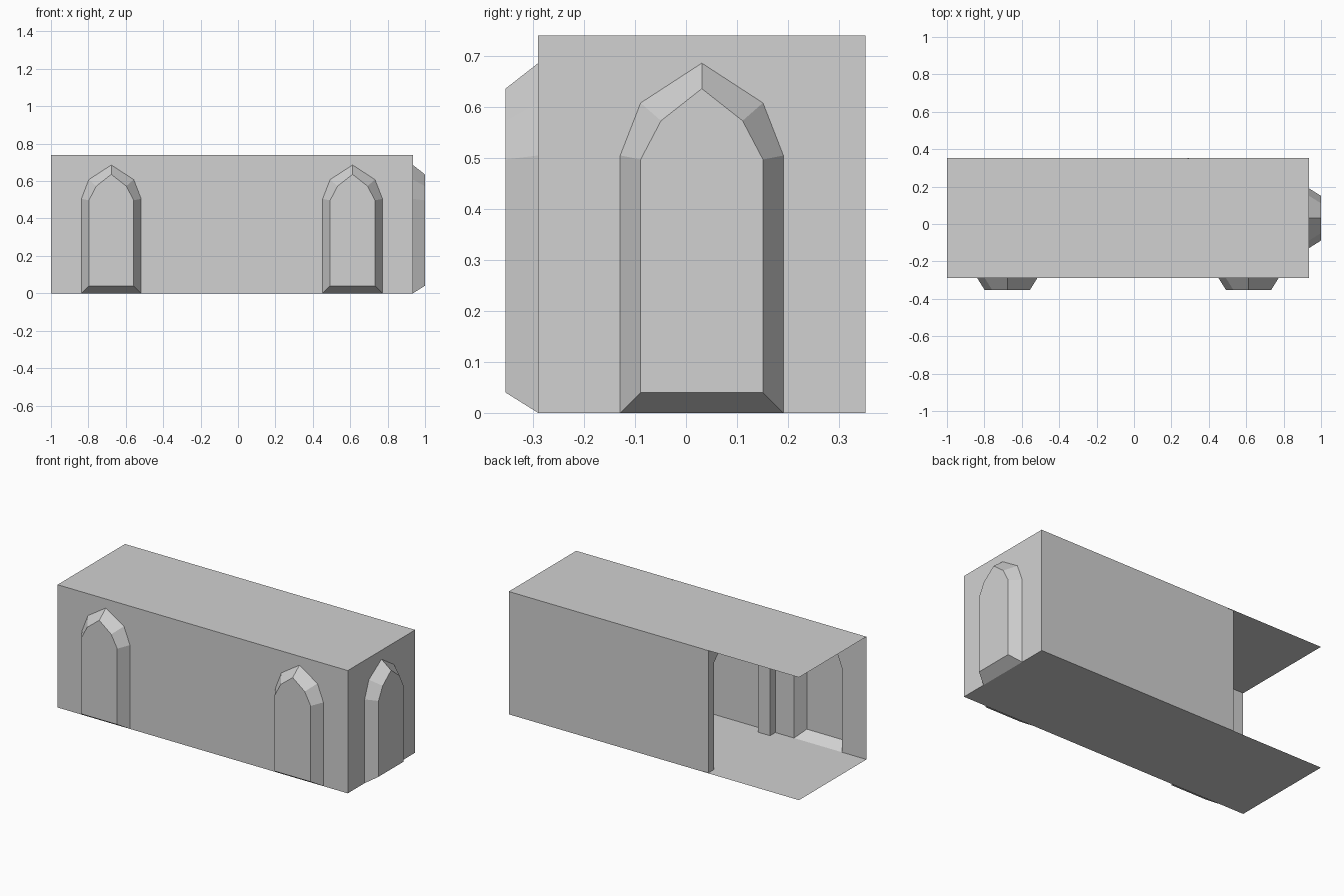
import bpy, bmesh
from mathutils import Vector

cube = bpy.data.objects.get("Cube")
if cube:
    bpy.data.objects.remove(cube)

# One plain stone colour
stone = bpy.data.materials.new("pale grey stone")
stone.use_nodes = True
GREY = (0.64, 0.64, 0.64, 1)
stone.diffuse_color = GREY
stone.node_tree.nodes["Principled BSDF"].inputs["Base Color"].default_value = GREY

# Corridor of three square bays
BAY, H = 0.645, 0.74
X0, X3 = -1.0, 0.935
X1, X2 = X0 + BAY, X0 + 2 * BAY
FRONT, BACK = -0.29, 0.352
DEPTH = 0.064
GAP = 0.003


def make(name, polys):
    bm = bmesh.new()
    for poly in polys:
        bm.faces.new([bm.verts.new(p) for p in poly])
    bmesh.ops.remove_doubles(bm, verts=bm.verts[:], dist=0.0005)
    bmesh.ops.recalc_face_normals(bm, faces=bm.faces[:])
    mesh = bpy.data.meshes.new(name)
    bm.to_mesh(mesh)
    bm.free()
    mesh.materials.append(stone)
    obj = bpy.data.objects.new(name, mesh)
    bpy.context.collection.objects.link(obj)
    return obj


def mirrored(half):
    """Pointed arch outline from its left half, apex last."""
    return half + [(-u, z) for u, z in reversed(half[:-1])]


OPENING = mirrored([(-0.16, 0), (-0.16, 0.505), (-0.12, 0.608), (0, 0.686)])
NICHE_BACK = mirrored([(-0.12, 0.04), (-0.12, 0.497), (-0.08, 0.573), (0, 0.636)])


def wall(name, origin, along, out, width, niche=False):
    """Thin wall; along runs sideways and out points away from the corridor."""
    origin, along, out = Vector(origin), Vector(along), Vector(out)

    def at(u, z, d=0):
        return origin + along * u + out * d + Vector((0, 0, z))

    h = width / 2
    hole = OPENING if niche else []
    outline = [(-h, 0)] + hole + [(h, 0), (h, H), (-h, H)]
    make(name, [[at(u, z) for u, z in outline]])
    if niche:
        rim = [at(u, z) for u, z in OPENING]
        back = [at(u, z, DEPTH) for u, z in NICHE_BACK]
        n = len(rim)
        bevels = [[rim[i], rim[(i + 1) % n], back[(i + 1) % n], back[i]]
                  for i in range(n)]
        make(name + "_niche", bevels + [back])


def slab(name, xa, xb, z):
    make(name, [[(xa, FRONT, z), (xb, FRONT, z), (xb, BACK, z), (xa, BACK, z)]])


# Floor and ceiling, with a narrow joint in the ceiling
slab("floor", X0, X3, 0)
slab("ceiling_long", X0, X2 - GAP, H)
slab("ceiling_corner", X2 + GAP, X3, H)

# Walls: the back of the first bay and its end stay open
mid_y = (FRONT + BACK) / 2
for i, name in enumerate(("open_bay", "middle_bay", "corner_bay")):
    cx = X0 + BAY * (i + 0.5)
    wall(name + "_front_wall", (cx, FRONT, 0), (1, 0, 0), (0, -1, 0), BAY, i != 1)
    if i:
        wall(name + "_back_wall", (cx, BACK, 0), (-1, 0, 0), (0, 1, 0), BAY)
wall("end_wall", (X3, mid_y, 0), (0, 1, 0), (1, 0, 0), BACK - FRONT, True)


# Pilaster frames at the joints between bays, with small corner braces
def frame(name, x, half=0.04, inset=0.002, thick=0.052, brace=0.04):
    ya, yb, top = FRONT + inset, BACK - inset, H - inset
    ia, ib, it = ya + thick, yb - thick, top - thick
    outer = [(ya, inset), (ya, top), (yb, top), (yb, inset)]
    inner = [(ib, inset), (ib, it - brace), (ib - brace, it),
             (ia + brace, it), (ia, it - brace), (ia, inset)]
    ring = outer + inner
    a = [(x - half, y, z) for y, z in ring]
    b = [(x + half, y, z) for y, z in ring]
    n = len(ring)
    sides = [[a[i], a[(i + 1) % n], b[(i + 1) % n], b[i]] for i in range(n)]
    make(name, sides + [a, b])


frame("open_bay_frame", X1)
frame("corner_bay_frame", X2)
